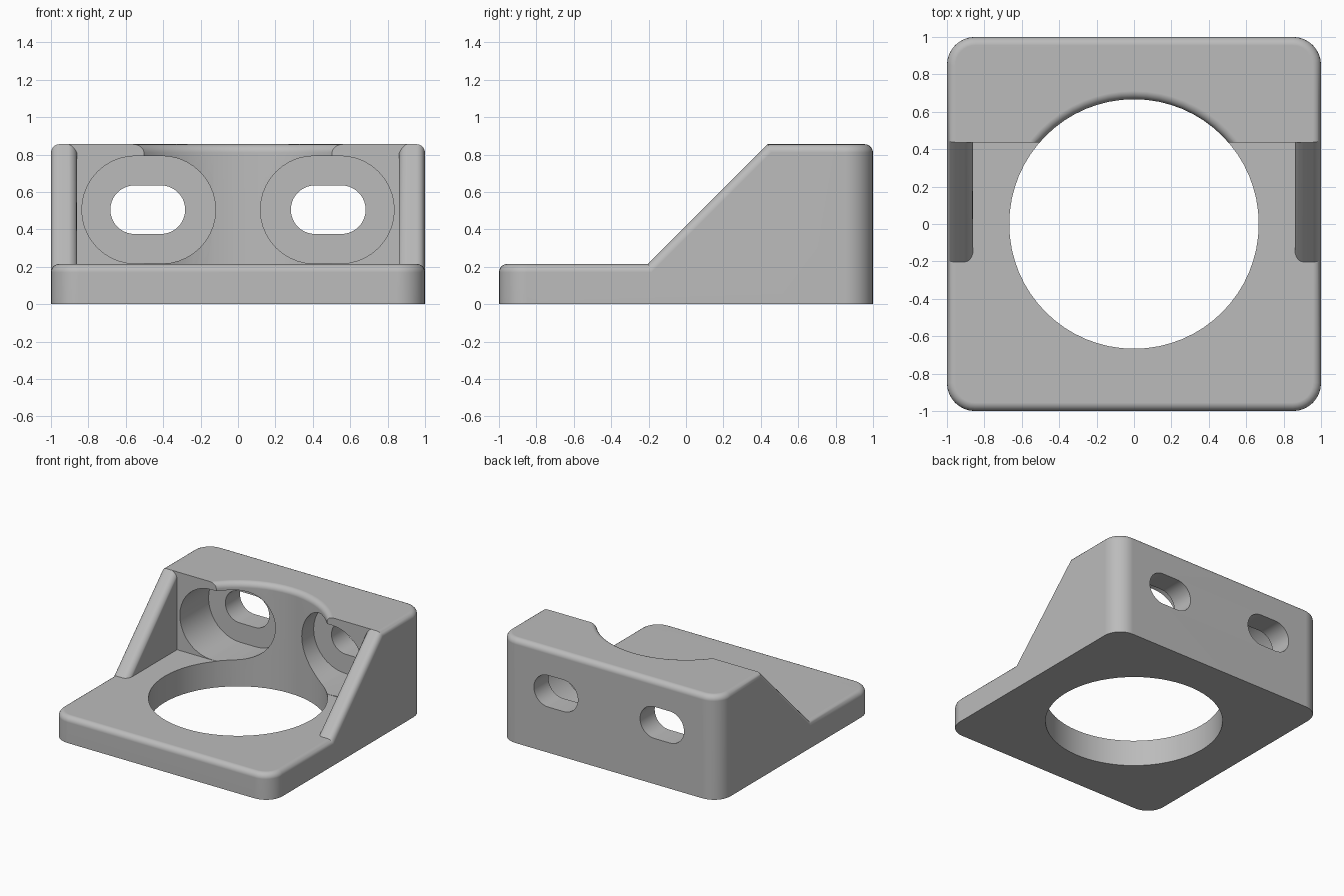
import bpy, bmesh, math
from mathutils import Vector, Matrix

cube = bpy.data.objects.get("Cube")
if cube:
    bpy.data.objects.remove(cube, do_unlink=True)

WALL, STEP, TOP = 0.86, 0.215, 0.855     # inner wall x, base height, full height
FACE = 0.437                             # front of the upright block
TOE = FACE - (TOP - STEP)                # foot of the 45 degree gusset
ROUND = 0.045
HOLE = 0.667


def make_object(name, bm):
    bmesh.ops.recalc_face_normals(bm, faces=bm.faces)
    mesh = bpy.data.meshes.new(name)
    bm.to_mesh(mesh)
    bm.free()
    obj = bpy.data.objects.new(name, mesh)
    bpy.context.collection.objects.link(obj)
    return obj


def slot_cutter(name, straight, radius, length, matrix):
    """Stadium prism, long along local x, extruded along local z from 0."""
    bm = bmesh.new()
    n = 20
    ring = []
    for side in (1, -1):
        for i in range(n + 1):
            a = math.pi * i / n - math.pi / 2
            ring.append(bm.verts.new((side * (straight + radius * math.cos(a)),
                                      side * radius * math.sin(a), 0)))
    face = bm.faces.new(ring)
    ext = bmesh.ops.extrude_face_region(bm, geom=[face])
    top = [v for v in ext["geom"] if isinstance(v, bmesh.types.BMVert)]
    bmesh.ops.translate(bm, verts=top, vec=(0, 0, length))
    bm.transform(matrix)
    return make_object(name, bm)


# Bracket body: stepped middle strip between two sloped gusset strips
low_front, low_back = (-1, 0), (1, 0)
top_back, top_front = (1, TOP), (FACE, TOP)
inner, toe, nose = (FACE, STEP), (TOE, STEP), (-1, STEP)
gusset = [low_front, low_back, top_back, top_front, toe, nose]
middle = [low_front, low_back, top_back, top_front, inner, toe, nose]

bm = bmesh.new()


def add_face(points):
    bm.faces.new([bm.verts.new(p) for p in points])


for x0, x1, profile in ((-1, -WALL, gusset), (-WALL, WALL, middle), (WALL, 1, gusset)):
    for (ya, za), (yb, zb) in zip(profile, profile[1:] + profile[:1]):
        add_face([(x0, ya, za), (x0, yb, zb), (x1, yb, zb), (x1, ya, za)])
for side in (-1, 1):
    add_face([(side, y, z) for y, z in gusset])
    add_face([(side * WALL, y, z) for y, z in (top_front, toe, inner)])
bmesh.ops.remove_doubles(bm, verts=bm.verts, dist=0.0001)
bmesh.ops.recalc_face_normals(bm, faces=bm.faces)
bmesh.ops.dissolve_limit(bm, angle_limit=math.radians(1), verts=bm.verts, edges=bm.edges)

# Large rounded vertical corners
corners = [e for e in bm.edges
           if all(abs(v.co.x) > 0.99 and abs(v.co.y) > 0.99 for v in e.verts)
           and abs(e.verts[0].co.z - e.verts[1].co.z) > 0.1]
bmesh.ops.bevel(bm, geom=corners, offset=0.15, segments=8, profile=0.5,
                affect='EDGES', clamp_overlap=False)

# Small round along every upper outer edge
bm.normal_update()
rims = []
for e in bm.edges:
    if len(e.link_faces) == 2 and e.is_convex and min(v.co.z for v in e.verts) > 0.2:
        up = sorted(f.normal.z for f in e.link_faces)
        if abs(up[0]) < 0.01 and up[1] > 0.5:
            rims.append(e)
bmesh.ops.bevel(bm, geom=rims, offset=ROUND, segments=5, profile=0.5,
                affect='EDGES', clamp_overlap=False)
body = make_object("mounting_bracket", bm)

# Large round opening, flared at the top so that its upper rim is rounded
bm = bmesh.new()
outline = [(0, -0.1), (HOLE, -0.1)]
for i in range(7):
    a = math.pi / 2 * i / 6
    outline.append((HOLE + ROUND * (1 - math.cos(a)), TOP - ROUND + ROUND * math.sin(a)))
outline += [(HOLE + ROUND, 1), (0, 1)]
verts = [bm.verts.new((r, 0, z)) for r, z in outline]
edges = [bm.edges.new(pair) for pair in zip(verts, verts[1:])]
bmesh.ops.spin(bm, geom=verts + edges, cent=(0, 0, 0), axis=(0, 0, 1),
               angle=math.tau, steps=64)
bmesh.ops.remove_doubles(bm, verts=bm.verts, dist=0.0001)
cutters = [make_object("opening_cutter", bm)]

# Slots in the base, slots and recesses in the upright block
to_back = Matrix.Rotation(math.radians(-90), 4, 'X')
for side, label in ((1, "left"), (-1, "right")):
    base = Matrix.Translation((side * 0.737, -0.77, -0.1)) @ Matrix.Rotation(math.pi / 2, 4, 'Z')
    recess = Matrix.Translation((side * 0.4775, 0.2, 0.5045)) @ to_back
    through = Matrix.Translation((side * 0.4825, 0.7, 0.505)) @ to_back
    cutters += [
        slot_cutter(label + "_base_slot_cutter", 0.038, 0.083, 0.5, base),
        slot_cutter(label + "_recess_cutter", 0.07, 0.2875, 0.61, recess),
        slot_cutter(label + "_back_slot_cutter", 0.07, 0.13, 0.5, through),
    ]
for cutter in cutters:
    cutter.hide_render = True
    mod = body.modifiers.new(cutter.name, 'BOOLEAN')
    mod.operation = 'DIFFERENCE'
    mod.solver = 'EXACT'
    mod.object = cutter

# Bake the cuts and remove the helpers
bpy.context.view_layer.update()
graph = bpy.context.evaluated_depsgraph_get()
baked = bpy.data.meshes.new_from_object(body.evaluated_get(graph))
body.modifiers.clear()
body.data = baked
baked.name = "mounting_bracket"
for cutter in cutters:
    bpy.data.objects.remove(cutter, do_unlink=True)

# Plain grey finish
grey = bpy.data.materials.new("plain_grey")
grey.use_nodes = True
colour = (0.5, 0.5, 0.5, 1)
grey.diffuse_color = colour
grey.node_tree.nodes["Principled BSDF"].inputs["Base Color"].default_value = colour
baked.materials.clear()
baked.materials.append(grey)

# Smooth rounds, crisp cuts
bpy.ops.object.select_all(action='DESELECT')
body.select_set(True)
bpy.context.view_layer.objects.active = body
bpy.ops.object.shade_smooth_by_angle(angle=math.radians(30))
weighted = body.modifiers.new("clean_shading", 'WEIGHTED_NORMAL')
weighted.keep_sharp = True
